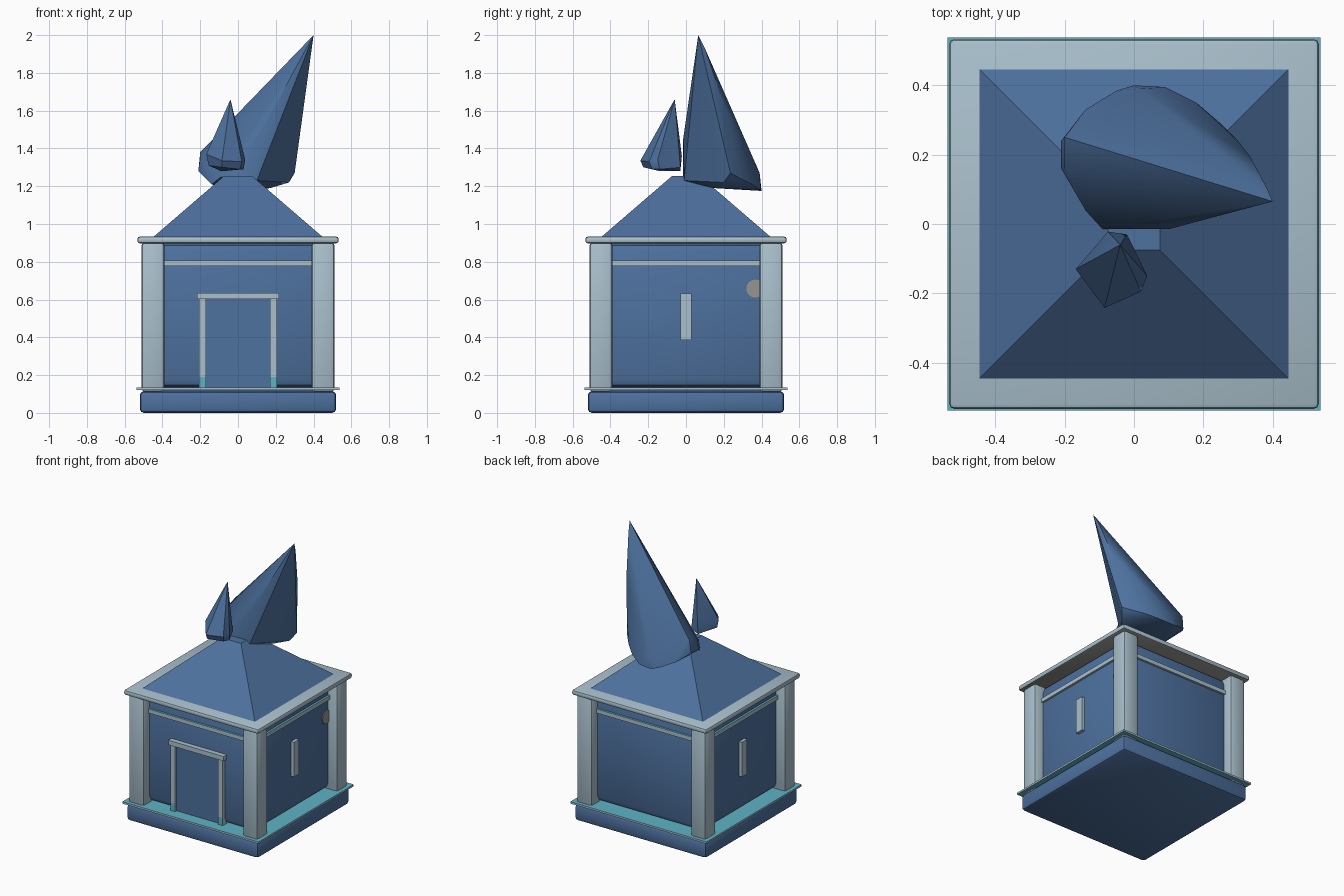
import bpy, bmesh, math
from mathutils import Matrix

if "Cube" in bpy.data.objects:
    bpy.data.objects.remove(bpy.data.objects["Cube"])


def material(name, rgb):
    m = bpy.data.materials.new(name)
    m.diffuse_color = (*rgb, 1)
    m.use_nodes = True
    m.node_tree.nodes["Principled BSDF"].inputs["Base Color"].default_value = m.diffuse_color
    return m


BLUE = material("slate blue", (0.075, 0.165, 0.345))
PALE = material("pale stone", (0.40, 0.53, 0.61))
CYAN = material("light cyan", (0.115, 0.45, 0.56))
GREY = material("warm grey", (0.30, 0.30, 0.28))


def finish(name, bm, mats, rule=None, smooth=True):
    bmesh.ops.recalc_face_normals(bm, faces=bm.faces[:])
    bm.normal_update()
    if rule:
        for f in bm.faces:
            f.material_index = rule(f)
    me = bpy.data.meshes.new(name)
    bm.to_mesh(me)
    bm.free()
    for m in mats:
        me.materials.append(m)
    ob = bpy.data.objects.new(name, me)
    bpy.context.collection.objects.link(ob)
    if smooth:
        bpy.ops.object.select_all(action='DESELECT')
        ob.select_set(True)
        bpy.context.view_layer.objects.active = ob
        bpy.ops.object.shade_smooth_by_angle(angle=math.radians(35))
    return ob


def box(name, lo, hi, mats, bevel=0, seg=2, rule=None, turn=0, top=1.0):
    """Box from corner to corner, optionally bevelled, tapered, turned about z."""
    bm = bmesh.new()
    bmesh.ops.create_cube(bm, size=1)
    for v in bm.verts:
        t = top if v.co.z > 0 else 1
        for i in range(3):
            v.co[i] = (lo[i] + hi[i]) / 2 + v.co[i] * (hi[i] - lo[i]) * (t if i < 2 else 1)
    if bevel:
        bmesh.ops.bevel(bm, geom=bm.edges[:], offset=bevel, segments=seg,
                        profile=0.5, affect='EDGES')
    bmesh.ops.rotate(bm, cent=(0, 0, 0), matrix=Matrix.Rotation(turn, 3, 'Z'), verts=bm.verts)
    return finish(name, bm, mats, rule, smooth=bevel > 0)


def slab(name, half, z0, z1, mats, bevel=0, rule=None, top=1.0):
    return box(name, (-half, -half, z0), (half, half, z1), mats, bevel, rule=rule, top=top)


def hull(name, points):
    bm = bmesh.new()
    for p in points:
        bm.verts.new(p)
    res = bmesh.ops.convex_hull(bm, input=bm.verts[:])
    loose = [v for v in bm.verts if not v.link_faces]
    bmesh.ops.delete(bm, geom=loose, context='VERTS')
    return finish(name, bm, [BLUE])


# base, floor plate, wall block
slab("base", 0.52, 0.0, 0.115, [BLUE], 0.022)
slab("floor_plate", 0.538, 0.122, 0.135, [CYAN, PALE],
     rule=lambda f: 0 if abs(f.normal.z) > 0.5 else 1)
slab("base_neck", 0.49, 0.11, 0.125, [BLUE])
slab("wall_block", 0.44, 0.135, 0.90, [BLUE], 0.045)

# corner posts
for i in (-1, 1):
    for j in (-1, 1):
        box("corner_post", (i * 0.45 - 0.06, j * 0.45 - 0.06, 0.11),
            (i * 0.45 + 0.06, j * 0.45 + 0.06, 0.905), [PALE], 0.018)

# wall bands on the four sides, cyan on top
for k in range(4):
    box("wall_band", (-0.40, -0.455, 0.777), (0.40, -0.42, 0.806), [PALE, CYAN],
        rule=lambda f: 1 if f.normal.z > 0.5 else 0, turn=k * math.pi / 2)

# eaves trim with grey underside, and roof
slab("eaves_trim", 0.533, 0.897, 0.934, [PALE, GREY], 0.014,
     rule=lambda f: 1 if f.normal.z < -0.9 else 0)
slab("roof", 0.45, 0.93, 1.253, [BLUE], top=0.167)

# doorway
box("door", (-0.17, -0.45, 0.135), (0.17, -0.42, 0.61), [BLUE])
for s in (-1, 1):
    x = s * 0.188
    box("door_jamb", (x - 0.018, -0.467, 0.19), (x + 0.018, -0.42, 0.61), [PALE])
    box("door_jamb_foot", (x - 0.018, -0.467, 0.135), (x + 0.018, -0.42, 0.19), [PALE, CYAN],
        rule=lambda f: 1 if f.normal.y < -0.5 else 0)
box("door_lintel", (-0.218, -0.475, 0.603), (0.218, -0.42, 0.636), [PALE])

# slit windows on both sides
for s in (-1, 1):
    box("slit_window", (s * 0.445 - 0.018, -0.03, 0.385), (s * 0.445 + 0.018, 0.028, 0.632), [PALE])

# grey disc by the rear right post
bm = bmesh.new()
bmesh.ops.create_cone(bm, cap_ends=True, segments=16, radius1=0.048, radius2=0.048, depth=0.009)
bmesh.ops.rotate(bm, cent=(0, 0, 0), matrix=Matrix.Rotation(math.pi / 2, 3, 'Y'), verts=bm.verts)
bmesh.ops.translate(bm, vec=(0.441, 0.367, 0.658), verts=bm.verts)
finish("grey_disc", bm, [GREY])

# large and small pointed flames
hull("large_flame", [
    (0.40, 0.065, 2.0), (0.385, 0.10, 1.93), (0.335, 0.195, 1.65), (0.30, 0.24, 1.45),
    (0.30, 0.235, 1.27), (0.25, 0.29, 1.24), (0.18, 0.35, 1.21), (0.09, 0.395, 1.18),
    (0.0, 0.40, 1.175), (0.02, 0.39, 1.27), (-0.05, 0.385, 1.19), (-0.14, 0.33, 1.23),
    (-0.20, 0.25, 1.38), (-0.21, 0.24, 1.28), (-0.21, 0.16, 1.28), (-0.20, 0.16, 1.35),
    (-0.14, 0.04, 1.21), (-0.09, -0.015, 1.25), (0.10, -0.01, 1.23), (0.10, -0.015, 1.45),
    (0.17, 0.15, 1.19), (0.27, 0.20, 1.22), (0.28, 0.18, 1.74), (0.22, 0.24, 1.58)])
hull("small_flame", [
    (-0.04, -0.06, 1.66), (-0.168, -0.13, 1.37), (-0.155, -0.13, 1.31), (-0.085, -0.242, 1.335),
    (-0.085, -0.225, 1.30), (0.02, -0.195, 1.33), (0.01, -0.18, 1.29), (0.038, -0.15, 1.34),
    (0.03, -0.14, 1.29), (-0.02, -0.03, 1.30), (-0.075, -0.022, 1.36), (-0.075, -0.03, 1.28),
    (-0.09, -0.14, 1.28)])
